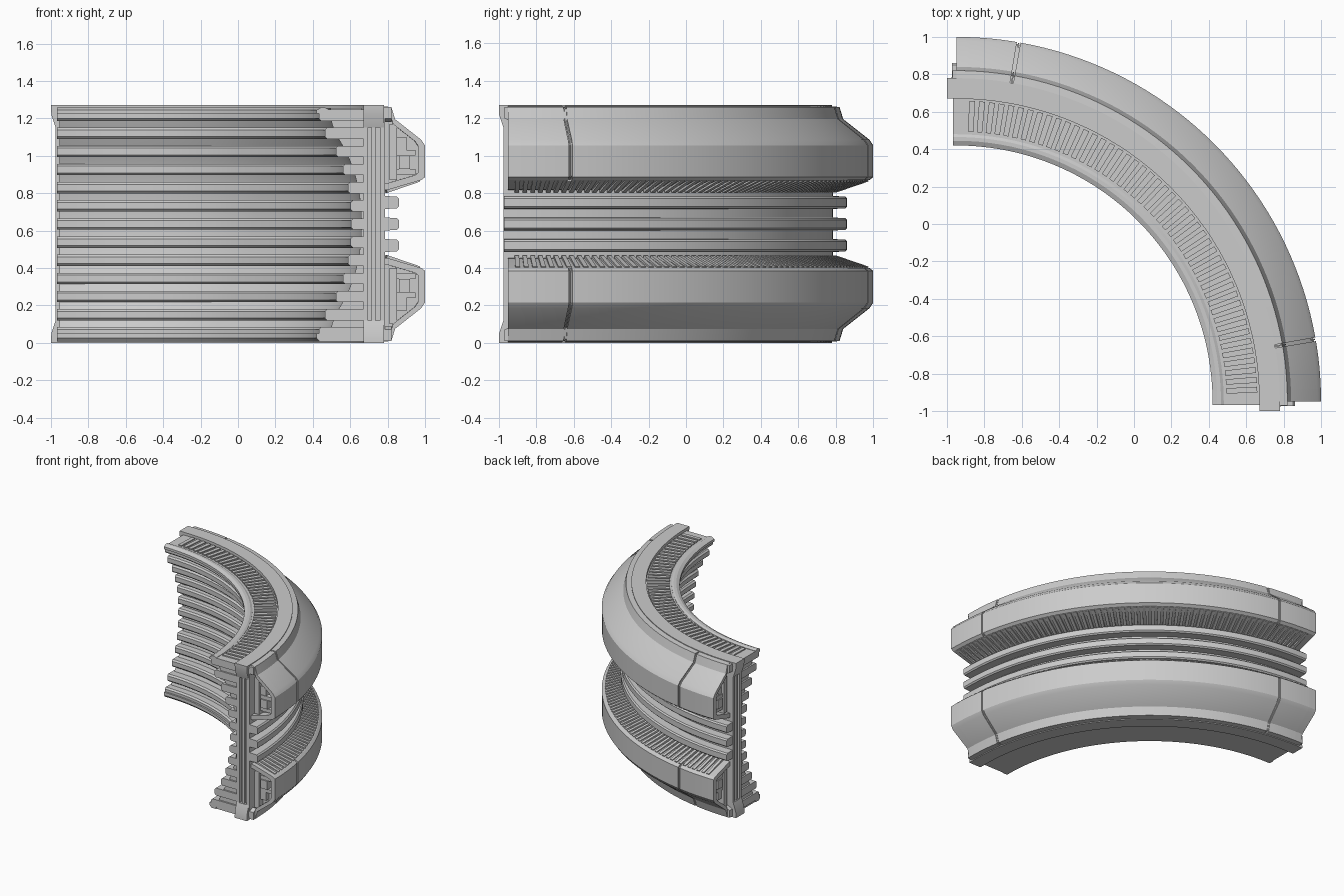
import bpy, bmesh
from math import sin, cos, pi, radians

if "Cube" in bpy.data.objects:
    bpy.data.objects.remove(bpy.data.objects["Cube"])

C = -0.95          # arc centre in x and y
H = 1.27           # total height
Q = pi / 2


def finish(bm, name):
    bmesh.ops.recalc_face_normals(bm, faces=bm.faces)
    me = bpy.data.meshes.new(name)
    bm.to_mesh(me)
    bm.free()
    ob = bpy.data.objects.new(name, me)
    bpy.context.collection.objects.link(ob)
    bpy.ops.object.select_all(action='DESELECT')
    ob.select_set(True)
    bpy.context.view_layer.objects.active = ob
    bpy.ops.object.shade_smooth_by_angle(angle=radians(20))
    return ob


def loft(bm, rings):
    vs = [[bm.verts.new(p) for p in ring] for ring in rings]
    n = len(vs[0])
    for a, b in zip(vs, vs[1:]):
        for i in range(n):
            j = (i + 1) % n
            bm.faces.new((a[i], a[j], b[j], b[i]))
    bm.faces.new(vs[0][::-1])
    bm.faces.new(vs[-1])


def sweep(name, profiles, spans=((0, Q),), ext=0.0, n=36):
    """Sweep (radius, z) profiles round the arc, with straight ends of length ext."""
    bm = bmesh.new()
    for prof in profiles:
        for a0, a1 in spans:
            st = [(a0 + (a1 - a0) * i / n, 0) for i in range(n + 1)]
            if ext:
                st = [(a0, -ext)] + st + [(a1, ext)]
            loft(bm, [[(C + r * cos(a) - t * sin(a), C + r * sin(a) + t * cos(a), z)
                       for r, z in prof] for a, t in st])
    return finish(bm, name)


def end_prisms(name, parts):
    """Prisms of (t, z) outline between two radii, placed at both arc ends."""
    bm = bmesh.new()
    for r0, r1, outline in parts:
        loft(bm, [[(C + r, C - t, z) for t, z in outline] for r in (r0, r1)])
        loft(bm, [[(C - t, C + r, z) for t, z in outline] for r in (r0, r1)])
    return finish(bm, name)


def rect(r0, r1, z0, z1):
    return [(r0, z0), (r1, z0), (r1, z1), (r0, z1)]


def flip(prof):
    return [(r, H - z) for r, z in prof]


def both(*profs):
    return list(profs) + [flip(p) for p in profs]


def slat_spans(count, fill, a0=0.02, a1=Q - 0.02):
    p = (a1 - a0) / count
    return [(a0 + p * i, a0 + p * (i + fill)) for i in range(count)]


# central upright wall with its top and bottom rails
sweep("core_wall", [rect(1.63, 1.735, 0.03, H - 0.03)])
sweep("wall_rails", both(rect(1.62, 1.73, 0.0, 0.07)), ext=0.03)

# flanges: three panels split by seams, over a slightly smaller core
flange = [(1.72, 0.005), (1.77, 0.01), (1.79, 0.075), (1.93, 0.185), (1.95, 0.215),
          (1.95, 0.385), (1.93, 0.40), (1.76, 0.45), (1.72, 0.455)]


def shrink(k):
    return [(1.72 + (r - 1.72) * k, 0.235 + (z - 0.235) * k) for r, z in flange]


seam, e = 0.172, 0.035
sweep("flange_core", both(shrink(0.95)), [(e, Q - e)])
sweep("flange_middle_panels", both(flange), [(seam + .005, Q - seam - .005)])
sweep("flange_side_panels", both(flange), [(e, seam - .005), (Q - seam + .005, Q - e)], n=6)
sweep("flange_seam_strips", both(shrink(0.985)), [(seam - .002, seam + .002),
      (Q - seam - .002, Q - seam + .002)], n=1)
shell = flange + shrink(0.84)[::-1]
sweep("flange_end_shells", both(shell), [(0, e), (Q - e, Q)], n=2)

# blocks and braces inside the open flange ends
inner = []
for r0, r1, t, z0, z1 in ((1.76, 1.80, -.01, .10, .40), (1.80, 1.90, -.025, .24, .27),
                          (1.80, 1.90, -.025, .34, .37), (1.81, 1.87, -.015, .27, .34),
                          (1.80, 1.85, -.03, .17, .24)):
    for a, b in ((z0, z1), (H - z1, H - z0)):
        inner.append((r0, r1, [(-.08, a), (t, a), (t, b), (-.08, b)]))
end_prisms("flange_end_blocks", inner)

# slats on the facing slopes of the flanges
sweep("flange_slats", both([(1.74, 0.44), (1.92, 0.39), (1.925, 0.408), (1.75, 0.468)]),
      slat_spans(64, 0.55), n=1)

# ribs on the outside between the flanges
ribs = []
for z in (0.52, 0.635, 0.75):
    ribs.append([(1.72, z - .035), (1.80, z - .032), (1.81, z - .022),
                 (1.81, z + .022), (1.80, z + .032), (1.72, z + .035)])
sweep("outer_ribs", ribs, ext=0.022)


# inner ribs stepping back towards mid height
def inner_radius(z):
    d = abs(z - H / 2)
    pts = [(0, 1.555), (.15, 1.55), (.30, 1.51), (.42, 1.46), (.52, 1.39), (.7, 1.37)]
    for (d0, r0), (d1, r1) in zip(pts, pts[1:]):
        if d <= d1:
            return r0 + (r1 - r0) * (d - d0) / (d1 - d0)


pitch = 0.097
zs = [H / 2 + pitch * k for k in range(-6, 7)]
ribs = []
for z in zs:
    r = inner_radius(z)
    ribs.append([(1.64, z - .03), (r + .012, z - .03), (r, z - .018),
                 (r, z + .018), (r + .012, z + .03), (1.64, z + .03)])
sweep("inner_ribs", ribs, ext=0.018)
sweep("inner_backing", [[(inner_radius(z) + .055, z) for z in zs] + [(1.64, zs[-1]), (1.64, zs[0])]],
      ext=0.005)

# top deck with stepped rim and slats, plain underside
sweep("deck_plates", [rect(1.40, 1.64, 1.20, 1.238), rect(1.40, 1.64, 0.008, 0.07)], ext=0.012)
sweep("deck_rim", [[(1.37, 1.225), (1.43, 1.225), (1.43, 1.25), (1.415, 1.258),
                    (1.395, 1.258), (1.37, 1.245)],
                   [(1.37, 0.025), (1.385, 0.008), (1.43, 0.008), (1.43, 0.05), (1.37, 0.05)]],
      ext=0.018)
sweep("deck_slats", [rect(1.445, 1.61, 1.23, 1.256)], slat_spans(46, 0.6, 0.03, Q - 0.03), n=1)

# framed end posts with a slot, centre bar and flared feet
posts = []
for r0, r1, t in ((1.62, 1.645, .025), (1.71, 1.735, .025), (1.665, 1.685, .018)):
    posts.append((r0, r1, [(-.02, .03), (t, .03), (t, H - .03), (-.02, H - .03)]))
foot = [(-.02, 0), (.05, 0), (.048, .05), (.025, .12), (-.02, .12)]
posts += [(1.62, 1.73, foot), (1.62, 1.73, [(t, H - z) for t, z in foot])]
end_prisms("end_posts", posts)

# small gussets beside the posts
gus = [(-.02, .01), (.02, .01), (.02, .07), (-.02, .09)]
end_prisms("end_gussets", [(1.73, 1.77, gus), (1.73, 1.77, [(t, H - z) for t, z in gus])])
